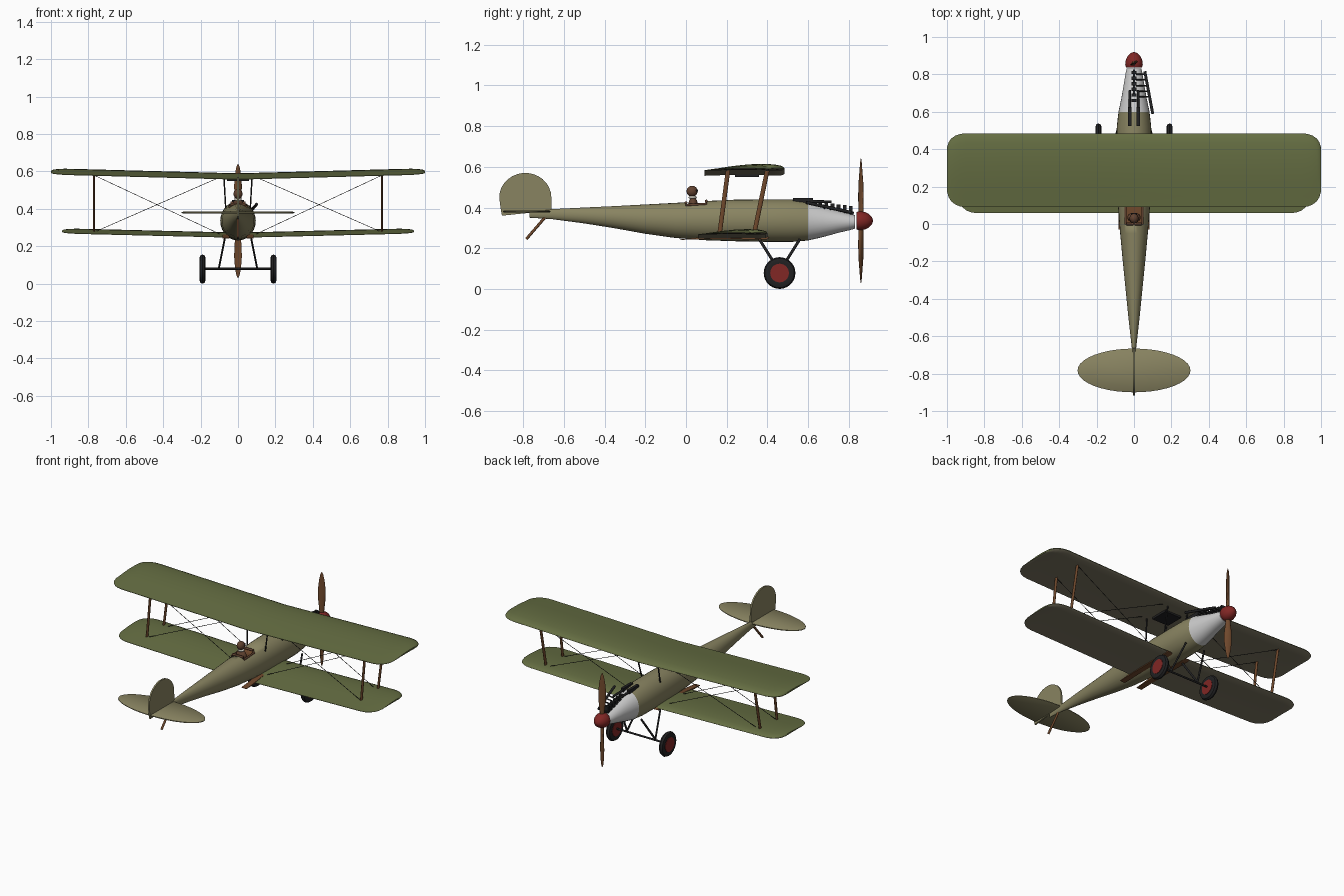
import bpy, bmesh, math
from mathutils import Vector

if "Cube" in bpy.data.objects:
    bpy.data.objects.remove(bpy.data.objects["Cube"])

def material(name, r, g, b):
    m = bpy.data.materials.new(name)
    m.diffuse_color = (r, g, b, 1)
    m.use_nodes = True
    m.node_tree.nodes["Principled BSDF"].inputs["Base Color"].default_value = m.diffuse_color
    return m

TAN = material("tan_fabric", .25, .23, .12)
GREEN = material("green_fabric", .13, .155, .055)
UNDER = material("underside_fabric", .2, .18, .12)
WOOD = material("wood", .16, .065, .025)
RED = material("red_paint", .22, .02, .018)
BLACK = material("black_metal", .015, .015, .016)
LEATHER = material("leather", .12, .055, .03)
WHITE = material("cloth", .6, .58, .5)

def finish(ob, mat=None, angle=40):
    if mat:
        ob.data.materials.append(mat)
    bpy.ops.object.select_all(action='DESELECT')
    ob.select_set(True)
    bpy.context.view_layer.objects.active = ob
    bpy.ops.object.shade_smooth_by_angle(angle=math.radians(angle))
    return ob

def loft(name, rings, mat=None, angle=40):
    bm = bmesh.new()
    vs = [[bm.verts.new(p) for p in r] for r in rings]
    n = len(vs[0])
    for a, b in zip(vs, vs[1:]):
        for i in range(n):
            j = (i + 1) % n
            bm.faces.new((a[i], a[j], b[j], b[i]))
    bm.faces.new(vs[0])
    bm.faces.new(vs[-1])
    bmesh.ops.recalc_face_normals(bm, faces=bm.faces)
    me = bpy.data.meshes.new(name)
    bm.to_mesh(me)
    bm.free()
    ob = bpy.data.objects.new(name, me)
    bpy.context.collection.objects.link(ob)
    return finish(ob, mat, angle)

def rod(name, a, b, r, mat, flat=1.0, sides=10):
    # rod between two points; flat squeezes it in x
    a, b = Vector(a), Vector(b)
    d = (b - a).normalized()
    u = d.cross(Vector((1, 0, 0)) if abs(d.x) < .9 else Vector((0, 0, 1))).normalized()
    v = d.cross(u)
    ang = [2 * math.pi * i / sides for i in range(sides)]
    return loft(name, [[p + u * r * math.cos(t) + v * r * flat * math.sin(t) for t in ang]
                       for p in (a, b)], mat)

def box(name, loc, size, mat):
    bpy.ops.mesh.primitive_cube_add(size=1, location=loc)
    ob = bpy.context.object
    ob.name, ob.scale = name, size
    return finish(ob, mat)

def ball(name, loc, size, mat):
    bpy.ops.mesh.primitive_uv_sphere_add(segments=20, ring_count=12, radius=1, location=loc)
    ob = bpy.context.object
    ob.name, ob.scale = name, size
    return finish(ob, mat)

def body(name, stations, mat, n=28):
    return loft(name, [[(w * math.cos(2 * math.pi * i / n), y,
                         (lo + hi) / 2 + (hi - lo) / 2 * math.sin(2 * math.pi * i / n))
                        for i in range(n)] for y, w, lo, hi in stations], mat)

# fuselage and engine cowl
fuselage = body("fuselage", [(-.77, .004, .35, .385), (-.66, .012, .343, .392), (-.5, .03, .322, .4),
                (-.35, .045, .298, .407), (-.2, .06, .271, .415), (-.05, .074, .25, .423),
                (.1, .086, .239, .432), (.25, .093, .234, .439), (.42, .095, .231, .44),
                (.52, .092, .231, .44), (.6, .083, .238, .43)], TAN)
body("engine_cowl", [(.6, .083, .238, .43), (.67, .068, .254, .408), (.75, .054, .276, .383),
                     (.81, .044, .29, .368), (.832, .039, .297, .362)], None)

# cockpit opening, rim and pilot
cutter = box("cockpit_cutter", (0, .05, .43), (.085, .10, .1), WOOD)
cutter.hide_render = True
cutter.hide_set(True)
cut = fuselage.modifiers.new("cockpit", 'BOOLEAN')
cut.operation, cut.object, cut.solver = 'DIFFERENCE', cutter, 'EXACT'
fuselage.data.materials.append(WOOD)
for s in (-1, 1):
    rod("cockpit_side_rim", (s * .045, -.003, .412), (s * .045, .103, .418), .006, LEATHER)
for y, z in ((0, .424), (.1, .432)):
    rod("cockpit_end_rim", (-.04, y, z), (.04, y, z), .007, LEATHER)
ball("pilot_torso", (0, .035, .405), (.036, .025, .045), LEATHER)
ball("pilot_scarf", (0, .033, .45), (.02, .02, .01), WHITE)
ball("pilot_head", (0, .03, .48), (.024, .027, .027), LEATHER)
for s in (-1, 1):
    ball("goggle", (s * .009, .054, .483), (.008, .006, .007), BLACK)

# spinner and propeller
n = 24
loft("spinner", [[(r * math.cos(2 * math.pi * i / n), y, .335 + r * math.sin(2 * math.pi * i / n))
                  for i in range(n)] for y, r in ((.837, .042), (.85, .047), (.866, .046), (.885, .041),
                                                  (.902, .031), (.914, .017), (.919, .004))], RED)
for s in (-1, 1):
    rings = []
    for r, w, t, tw in ((.02, .012, .011, 50), (.07, .016, .01, 42), (.13, .022, .008, 32),
                        (.19, .023, .006, 26), (.25, .017, .004, 20), (.29, .009, .003, 16), (.305, .002, .001, 15)):
        a = math.radians(tw)
        ring = []
        for i in range(12):
            u, v = w * math.cos(i * math.pi / 6), t * math.sin(i * math.pi / 6)
            ring.append((s * (u * math.cos(a) - v * math.sin(a)),
                         .86 + u * math.sin(a) + v * math.cos(a), .335 + s * r))
        rings.append(ring)
    loft("propeller_blade", rings, WOOD)

# wings: airfoil lofted along the span with rounded tips
FOIL = [(1, .3), (.985, .55), (.95, .75), (.87, .93), (.72, 1), (.55, .93), (.35, .68), (.15, .32), (0, .08),
        (0, 0), (.3, .12), (.6, .14), (.85, .06), (.97, .08)]
TIP = [(.1, 0, 1), (.07, .004, .97), (.045, .014, .9), (.022, .032, .75), (.008, .055, .6), (0, .085, .35)]

def foil_ring(x, y0, y1, z, th):
    return [(x, y0 + t * (y1 - y0), z + h * th) for t, h in FOIL]

def wing(name, xs, tip, y0, y1, z0, z1, th):
    st = [(x, 0, 1) for x in xs] + [(tip - d, i, k) for d, i, k in TIP]
    if xs[0] == 0:
        st = [(-x, i, k) for x, i, k in st[:0:-1]] + st
    out = []
    for x, i, k in st:
        z = z0 + (z1 - z0) * abs(x) / tip + (1 - k) * th * .4
        out.append(foil_ring(x, y0 + i, y1 - i * .9, z, th * k))
    return out

def paint_under(ob):
    ob.data.materials.append(UNDER)
    for p in ob.data.polygons:
        if p.normal.z < -.5:
            p.material_index = 1

paint_under(loft("upper_wing", wing("u", [0, .3, .6], 1, .09, .485, .556, .583, .034), GREEN))
for s in (-1, 1):
    rings = wing("l", [.055, .3, .6], .94, .058, .4, .245, .268, .028)
    paint_under(loft("lower_wing", [[(s * x, y, z) for x, y, z in r] for r in rings], GREEN))
    # wooden wing root fairing
    loft("wing_root_fairing", [foil_ring(s * x, -.03, .41, .241, .028) for x in (.045, .082)], WOOD)

    # struts and rigging
    for yt, yb in ((.207, .165), (.4, .335)):
        rod("wing_strut", (s * .77, yb, .27), (s * .77, yt, .585), .011, WOOD, .5)
        rod("bracing_wire", (s * .1, yt, .568), (s * .77, yb, .275), .0016, BLACK, sides=6)
        rod("bracing_wire", (s * .77, yt, .58), (s * .09, yb, .262), .0016, BLACK, sides=6)
        rod("cabane_strut", (s * .065, yb + .02, .39), (s * .075, yt, .567), .005, BLACK, .8)

    # landing gear
    for y in (.36, .56):
        rod("gear_leg", (s * .07, y, .245), (s * .102, .46, .085), .007, BLACK, .7)
    rings = []
    for dx, r in ((-.014, .048), (-.016, .06), (-.012, .072), (0, .078), (.012, .072), (.016, .06), (.014, .048)):
        rings.append([(s * .19 + dx, .46 + r * math.cos(2 * math.pi * i / 28),
                       .078 + r * math.sin(2 * math.pi * i / 28)) for i in range(28)])
    loft("tire", rings, BLACK)
    rod("wheel_disc", (s * .19 - .0165, .46, .078), (s * .19 + .0165, .46, .078), .046, RED, sides=28)

    # guns
    rod("gun_barrel", (s * .022, .62, .43), (s * .022, .715, .428), .007, BLACK)
    box("gun_receiver", (s * .022, .575, .434), (.018, .1, .024), BLACK)
rod("axle", (-.19, .46, .08), (.19, .46, .08), .006, BLACK)

# radiator, engine cylinders and exhaust
box("radiator", (0, .3, .556), (.12, .12, .014), BLACK)
for i in range(6):
    y = .66 + .03 * i
    box("engine_cylinder", (0, y, .405 - .12 * (y - .66)), (.026, .018, .042), BLACK)
rod("cylinder_rail", (0, .645, .402), (0, .825, .372), .007, BLACK)
rod("exhaust_pipe", (.058, .815, .375), (.1, .59, .425), .008, BLACK)
for i in range(5):
    y = .68 + .03 * i
    rod("exhaust_stub", (.01, y, .395 - .12 * (y - .66)), (.1 - .187 * (y - .59), y, .425 - .222 * (y - .59)), .004, BLACK, sides=8)

# tail surfaces
def ellipse(cx, cy, rx, ry, z, k, n=40):
    return [(cx + rx * k * math.cos(2 * math.pi * i / n), cy + ry * k * math.sin(2 * math.pi * i / n), z) for i in range(n)]

loft("tailplane", [ellipse(0, -.783, .302, .117, .38 + dz, k)
                   for dz, k in ((-.005, .97), (-.002, 1), (.002, 1), (.005, .97))], TAN)
fin = [(-.66, .385), (-.905, .36), (-.912, .4)]
fin += [(-.79 - .128 * math.cos(math.radians(a)), .45 + .12 * math.sin(math.radians(a))) for a in range(0, 181, 12)]
loft("fin_and_rudder", [[(x, y, z) for y, z in fin] for x in (-.005, .005)], TAN)
rod("tail_skid", (0, -.69, .355), (0, -.785, .245), .007, WOOD)
